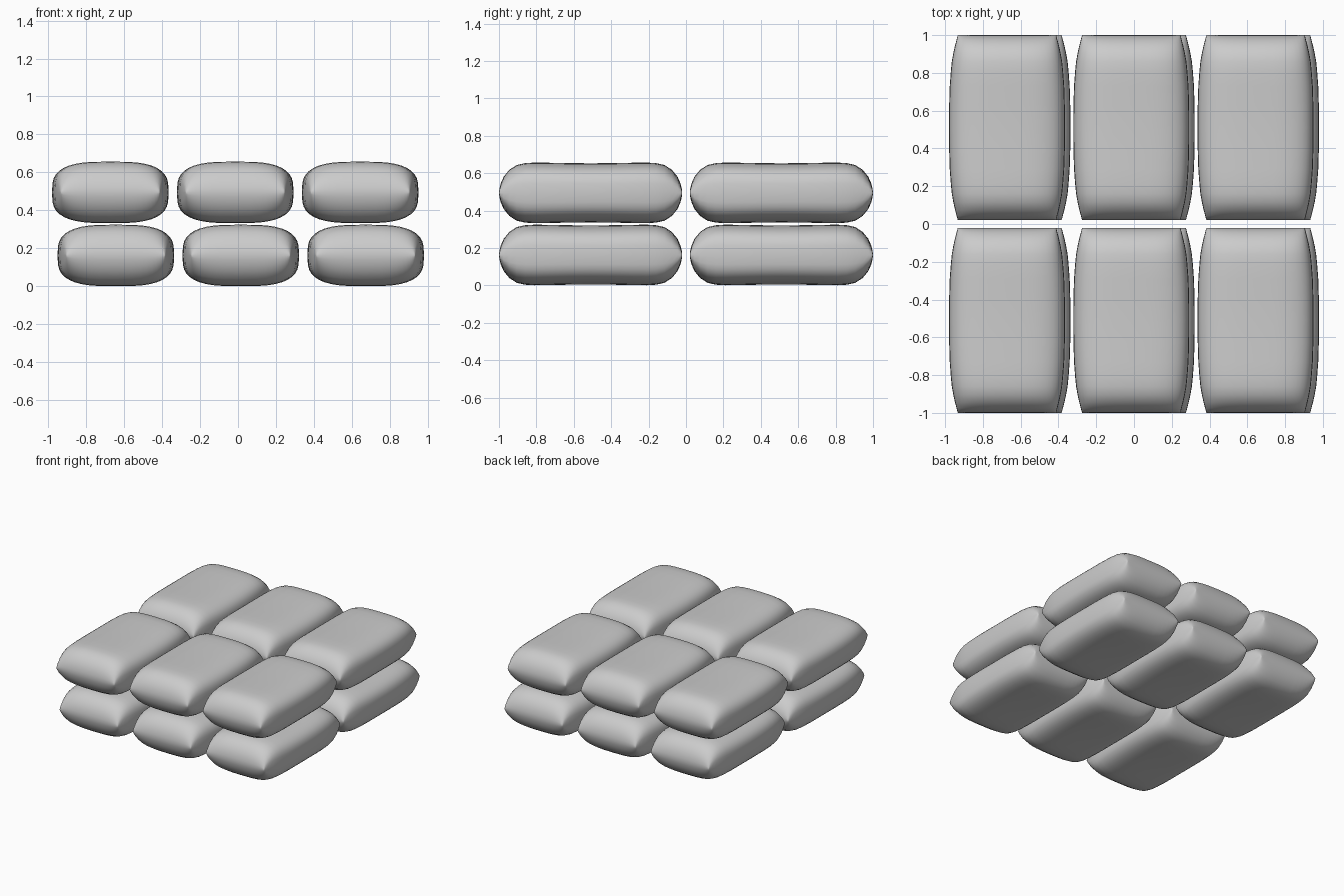
import bpy, bmesh, math

if "Cube" in bpy.data.objects:
    bpy.data.objects.remove(bpy.data.objects["Cube"])

# Stations along a half bag: (distance from middle, half width, half height)
HALF = [(0.0, 0.307, 0.158), (0.12, 0.306, 0.159), (0.22, 0.303, 0.161),
        (0.30, 0.297, 0.162), (0.35, 0.292, 0.159), (0.395, 0.284, 0.149),
        (0.435, 0.275, 0.123), (0.465, 0.267, 0.086), (0.48, 0.263, 0.052),
        (0.487, 0.261, 0.025), (0.49, 0.26, 0.0)]
STATIONS = [(-y, w, h) for y, w, h in reversed(HALF[1:])] + HALF
SEGMENTS = 40
POWER = 2 / 3.2


def soft(v):
    return math.copysign(abs(v) ** POWER, v) if abs(v) > 1e-9 else 0.0


def bag_mesh():
    # Pillow-like loft: rounded-box rings that pinch to a seam at each end
    bm = bmesh.new()
    rings = []
    for y, w, h in STATIONS:
        ring = []
        for i in range(SEGMENTS):
            a = 2 * math.pi * i / SEGMENTS
            ring.append(bm.verts.new((w * soft(math.cos(a)), y, h * soft(math.sin(a)))))
        rings.append(ring)
    for r0, r1 in zip(rings, rings[1:]):
        for i in range(SEGMENTS):
            j = (i + 1) % SEGMENTS
            bm.faces.new((r0[i], r0[j], r1[j], r1[i]))
    bmesh.ops.remove_doubles(bm, verts=bm.verts, dist=0.0005)
    bmesh.ops.recalc_face_normals(bm, faces=bm.faces)
    mesh = bpy.data.meshes.new("sandbag")
    bm.to_mesh(mesh)
    bm.free()
    mesh.shade_smooth()
    return mesh


# Two staggered layers of three by two bags
mesh = bag_mesh()
for layer, z, shift in (("lower", 0.163, 0.0145), ("upper", 0.495, -0.0145)):
    for row, y in (("front", -0.51), ("back", 0.51)):
        for column, x in (("left", -0.658), ("middle", 0.0), ("right", 0.658)):
            bag = bpy.data.objects.new(f"{layer}_{row}_{column}_sandbag", mesh)
            bag.location = (x + shift, y, z)
            bpy.context.collection.objects.link(bag)
